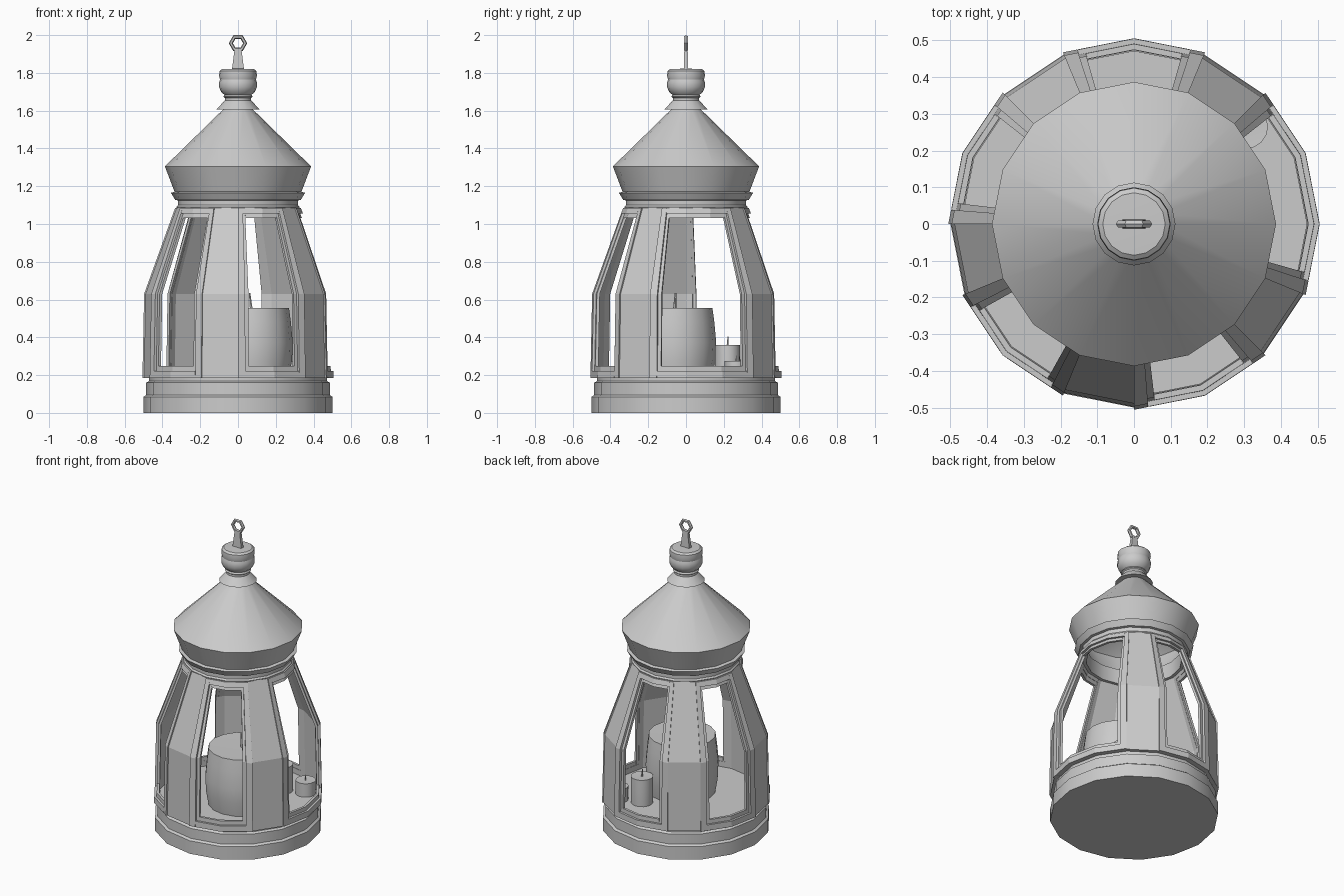
import bpy, bmesh, math
from mathutils import Matrix

if "Cube" in bpy.data.objects:
    bpy.data.objects.remove(bpy.data.objects["Cube"])

N = 16  # the whole lantern is sixteen-sided
WALL = [(0.185, 0.506), (0.63, 0.497), (1.085, 0.333)]  # z, radius


def finish(name, bm, smooth=True):
    bmesh.ops.remove_doubles(bm, verts=bm.verts, dist=1e-5)
    bmesh.ops.recalc_face_normals(bm, faces=bm.faces)
    me = bpy.data.meshes.new(name)
    bm.to_mesh(me)
    bm.free()
    ob = bpy.data.objects.new(name, me)
    bpy.context.collection.objects.link(ob)
    if smooth:
        bpy.ops.object.select_all(action='DESELECT')
        ob.select_set(True)
        bpy.context.view_layer.objects.active = ob
        bpy.ops.object.shade_smooth_by_angle(angle=math.radians(28))
    return ob


def lathe(name, profile, loc=(0, 0), closed=False, n=N):
    """Revolve (radius, z) points; closed joins last point to first."""
    bm = bmesh.new()
    rings = []
    for r, z in profile:
        if r == 0:
            rings.append([bm.verts.new((loc[0], loc[1], z))] * n)
        else:
            rings.append([bm.verts.new((loc[0] + r * math.cos(2 * math.pi * i / n),
                                        loc[1] + r * math.sin(2 * math.pi * i / n), z))
                          for i in range(n)])
    pairs = list(zip(rings, rings[1:]))
    if closed:
        pairs.append((rings[-1], rings[0]))
    for a, b in pairs:
        for i in range(n):
            j = (i + 1) % n
            corners = list(dict.fromkeys((a[i], a[j], b[j], b[i])))
            if len(corners) > 2:
                bm.faces.new(corners)
    return finish(name, bm)


def wall_radius(z):
    for (z0, r0), (z1, r1) in zip(WALL, WALL[1:]):
        if z <= z1:
            return r0 + (r1 - r0) * (z - z0) / (z1 - z0)
    return WALL[-1][1]


def wall_point(t, z, off):
    """Point on the sixteen-sided wall; t counts sides around."""
    k = math.floor(t)
    f = t - k
    r = wall_radius(z) + off
    a, b = 2 * math.pi * k / N, 2 * math.pi * (k + 1) / N
    return (r * ((1 - f) * math.cos(a) + f * math.cos(b)),
            r * ((1 - f) * math.sin(a) + f * math.sin(b)), z)


def slab(bm, t0, t1, z0, z1, out, inn):
    """Thick piece of wall following corners and the bend."""
    ts = [t0] + [k for k in range(math.floor(t0) + 1, math.ceil(t1))] + [t1]
    zs = [z0] + ([0.63] if z0 < 0.63 < z1 else []) + [z1]
    o = [[bm.verts.new(wall_point(t, z, out)) for z in zs] for t in ts]
    i = [[bm.verts.new(wall_point(t, z, inn)) for z in zs] for t in ts]
    m, n = len(ts) - 1, len(zs) - 1
    for a in range(m):
        for b in range(n):
            for g in (o, i):
                bm.faces.new((g[a][b], g[a + 1][b], g[a + 1][b + 1], g[a][b + 1]))
        for b in (0, n):
            bm.faces.new((o[a][b], o[a + 1][b], i[a + 1][b], i[a][b]))
    for b in range(n):
        for a in (0, m):
            bm.faces.new((o[a][b], o[a][b + 1], i[a][b + 1], i[a][b]))
    bmesh.ops.recalc_face_normals(bm, faces=bm.faces)


def frame(name, t0, t1, z0, z1, w, lo, hi, out, inn):
    """Rectangular window frame: two stiles, sill and lintel, as one object."""
    bm = bmesh.new()
    slab(bm, t0, t0 + w, z0, z1, out, inn)
    slab(bm, t1 - w, t1, z0, z1, out, inn)
    e = 0.002  # tiny overlap gap keeps the pieces separate closed solids
    slab(bm, t0 + w + e, t1 - w - e, z0, z0 + lo, out, inn)
    slab(bm, t0 + w + e, t1 - w - e, z1 - hi, z1, out, inn)
    return finish(name, bm, smooth=False)


# stepped base with floor
lathe("base", [(0, 0), (0.5, 0), (0.5, 0.085), (0.486, 0.095), (0.486, 0.16),
               (0.472, 0.168), (0.472, 0.187), (0, 0.187)])

# windows (first and last side); one is three sides wide, solid panels between
windows = [(3, 5), (6, 8), (9, 11), (12, 14), (15, 18)]
for n, (a, b) in enumerate(windows, 1):
    frame(f"window_frame_{n}", a, b, 0.185, 1.085, 0.2, 0.037, 0.03, 0.0, -0.032)
    frame(f"window_inner_frame_{n}", a + 0.2, b - 0.2, 0.222, 1.055, 0.1, 0.026, 0.022,
          -0.014, -0.03)
    bm = bmesh.new()
    slab(bm, b, b + 1, 0.185, 1.085, -0.008, -0.032)
    finish(f"wall_panel_{n}", bm, smooth=False)

# collar under the roof
lathe("collar", [(0.285, 1.075), (0.322, 1.075), (0.326, 1.09), (0.318, 1.1), (0.318, 1.125),
                 (0.333, 1.128), (0.355, 1.165), (0.333, 1.172), (0.285, 1.172)], closed=True)
# hollow roof
lathe("roof", [(0.335, 1.168), (0.387, 1.305), (0.075, 1.61), (0, 1.61), (0, 1.59),
               (0.355, 1.295), (0.295, 1.168)], closed=True)
# finial: skirt, neck and knob
lathe("finial", [(0, 1.607), (0.113, 1.607), (0.07, 1.655), (0.07, 1.668), (0.078, 1.674),
                 (0.072, 1.684), (0.09, 1.7), (0.1, 1.725), (0.1, 1.75), (0.095, 1.765),
                 (0.1, 1.785), (0.098, 1.81), (0.085, 1.82), (0, 1.823)])

# hanging bar
bm = bmesh.new()
bmesh.ops.create_cube(bm, size=1)
for v in bm.verts:
    top = v.co.z > 0
    v.co.x *= 0.038 if top else 0.066
    v.co.y *= 0.018 if top else 0.024
    v.co.z = 1.92 if top else 1.81
finish("hanger_bar", bm, smooth=False)

# six-sided hanging ring
bpy.ops.mesh.primitive_torus_add(major_segments=6, minor_segments=6, major_radius=0.038,
                                 minor_radius=0.011, location=(0, 0, 1.957),
                                 rotation=(math.pi / 2, 0, 0))
bpy.context.object.name = "hanger_ring"


# candles with slightly bent wicks
def candle(name, x, y, r, top, bulge, wick):
    z0, h = 0.187, top - 0.187
    lathe(name, [(0, z0), (r, z0), (r * (1 + bulge * 0.8), z0 + h * 0.25),
                 (r * (1 + bulge), z0 + h * 0.5), (r * (1 + bulge * 0.5), z0 + h * 0.8),
                 (r, top), (0, top - 0.004)], (x, y))
    bm = bmesh.new()
    w = wick * 0.1
    bmesh.ops.create_cone(bm, cap_ends=True, segments=6, radius1=w, radius2=w * 0.5, depth=wick,
                          matrix=Matrix.Translation((x, y, top + wick / 2 - 0.005)))
    for v in bm.verts:
        if v.co.z > top + wick / 4:
            v.co.x -= w
            v.co.y += w * 0.5
    finish(name + "_wick", bm)


candle("large_candle", 0.07, -0.06, 0.2, 0.555, 0.1, 0.085)
candle("small_candle", 0.165, 0.22, 0.066, 0.36, 0.02, 0.05)
candle("tea_candle", 0.305, 0.265, 0.06, 0.275, 0.0, 0.035)
